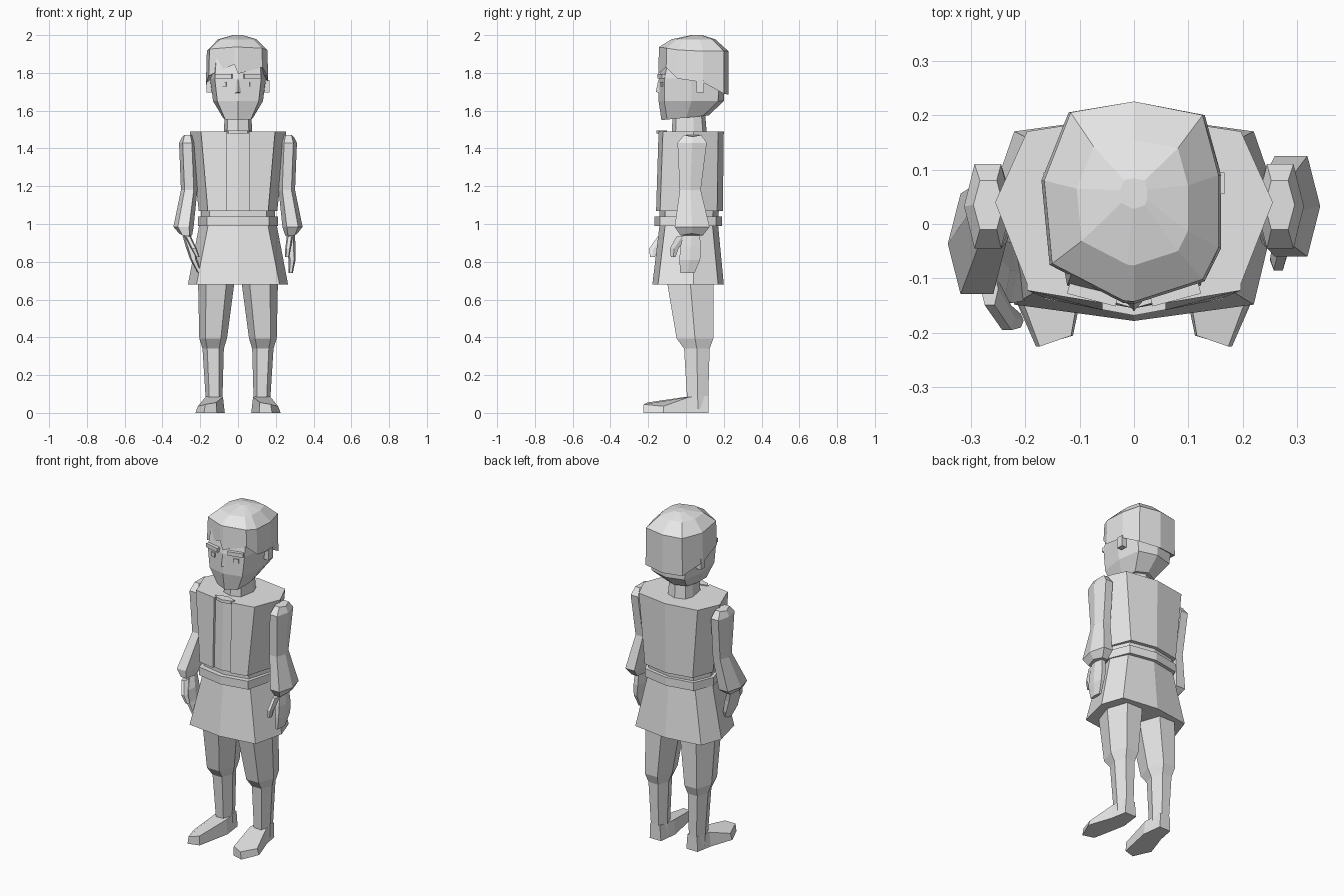
import bpy
import bmesh
from mathutils import Vector, Matrix

old = bpy.data.objects.get("Cube")
if old:
    bpy.data.objects.remove(old, do_unlink=True)

GREY = (0.8, 0.8, 0.8, 1.0)
mat = bpy.data.materials.new("plain grey")
mat.use_nodes = True
mat.diffuse_color = GREY
mat.node_tree.nodes["Principled BSDF"].inputs["Base Color"].default_value = GREY


def finish(name, bm):
    bmesh.ops.recalc_face_normals(bm, faces=bm.faces)
    mesh = bpy.data.meshes.new(name)
    bm.to_mesh(mesh)
    bm.free()
    mesh.materials.append(mat)
    obj = bpy.data.objects.new(name, mesh)
    bpy.context.scene.collection.objects.link(obj)
    return obj


def loft(name, rings, change=None):
    """Skin a stack of equal rings, capped at both ends."""
    bm = bmesh.new()
    loops = [[bm.verts.new(change(Vector(p)) if change else p) for p in ring]
             for ring in rings]
    n = len(loops[0])
    for low, high in zip(loops, loops[1:]):
        for i in range(n):
            j = (i + 1) % n
            bm.faces.new((low[i], low[j], high[j], high[i]))
    bm.faces.new(loops[0][::-1])
    bm.faces.new(loops[-1])
    return finish(name, bm)


def box(name, centre, size, turn=0.0):
    bm = bmesh.new()
    bmesh.ops.create_cube(bm, size=1)
    bmesh.ops.transform(bm, verts=bm.verts, matrix=Matrix.Translation(centre)
                        @ Matrix.Rotation(turn, 4, 'Z') @ Matrix.Diagonal((*size, 1)))
    return finish(name, bm)


def body_ring(z, w, front, back, mid=0.04, tilt=0.0, corner=0.77, bevel=0.03):
    """Symmetric eight-sided section with a crease front and back."""
    c = w * corner
    right = [(0, front), (c, front + bevel), (w, mid), (c, back - bevel), (0, back)]
    outline = right + [(-x, y) for x, y in right[-2:0:-1]]
    return [(x, y, z + tilt * (y - front)) for x, y in outline]


def limb_ring(z, x0, x1, y0, y1, lift=0.0):
    """Six-sided section with creases on the inner and outer sides."""
    m, e = (y0 + y1) / 2, (x1 - x0) * 0.22
    return [(x0, m, z), (x0 + e, y0, z), (x1 - e, y0, z),
            (x1, m, z - lift), (x1 - e, y1, z), (x0 + e, y1, z)]


# Torso, waist, belt and flared skirt
TOP, BOTTOM = (1.49, 0.255, -0.14, 0.2), (1.07, 0.208, -0.155, 0.195)
loft("torso", [body_ring(*BOTTOM), body_ring(*TOP)])
loft("waist", [body_ring(0.98, 0.195, -0.14, 0.165), body_ring(1.08, 0.195, -0.14, 0.175)])
loft("belt", [body_ring(0.99, 0.212, -0.168, 0.19), body_ring(1.04, 0.212, -0.168, 0.19)])
loft("skirt", [body_ring(0.68, 0.265, -0.178, 0.2, corner=0.83),
               body_ring(0.995, 0.205, -0.14, 0.17)])

# Neck, collar and head
loft("neck", [body_ring(1.48, 0.075, -0.075, 0.11, bevel=0.02),
              body_ring(1.6, 0.07, -0.07, 0.1, bevel=0.02)])
loft("collar", [body_ring(1.478, 0.065, -0.155, -0.1, mid=-0.12, bevel=0.015),
                body_ring(1.496, 0.065, -0.155, -0.1, mid=-0.12, bevel=0.015)])
loft("head", [body_ring(1.55, 0.08, -0.13, 0.12, 0, 0.1, 0.85),
              body_ring(1.65, 0.132, -0.145, 0.2, 0.03, 0, 0.83),
              body_ring(1.77, 0.148, -0.143, 0.205, 0.03, 0, 0.83),
              body_ring(1.92, 0.14, -0.115, 0.19, 0.03, 0, 0.8)])
loft("nose", [[(-0.022, -0.135, 1.69), (0.022, -0.135, 1.69), (0, -0.16, 1.7)],
              [(-0.012, -0.135, 1.765), (0.012, -0.135, 1.765), (0, -0.146, 1.765)]])

# Swept hair cap: outline with its own hem height at each point
hem = [(0, -0.147, 1.795), (0.13, -0.105, 1.83), (0.16, -0.045, 1.77),
       (0.16, 0.09, 1.75), (0.13, 0.2, 1.69), (0, 0.225, 1.685),
       (-0.12, 0.205, 1.69), (-0.17, 0.08, 1.74), (-0.155, -0.075, 1.785),
       (-0.02, -0.145, 1.845)]
inside = [(x * 0.8, 0.02 + (y - 0.02) * 0.8, z + 0.03) for x, y, z in hem]
crown = [(x * 0.97, y * 0.97 if y < 0 else y, 1.915 + max(0, -y) * 0.15)
         for x, y, z in hem]
upper = [(x * 0.62, 0.04 + (y - 0.04) * 0.62, 1.978) for x, y, z in hem]
peak = [(x * 0.15, 0.05 + y * 0.15, 2.0) for x, y, z in hem]
loft("hair", [inside, hem, crown, upper, peak])

# Paired parts; side is +1 for the model's left
for side, label in ((1, "left"), (-1, "right")):

    def flip(p, s=side):
        return Vector((p.x * s, p.y, p.z))

    def pose(p, s=side):
        # The right forearm swings forward and the hand turns inward
        if s < 0:
            p = Vector((p.x - max(0, 0.96 - p.z) * 0.35,
                        p.y - min(0.11, max(0, 1.1 - p.z) * 0.6), p.z))
        return Vector((p.x * s, p.y, p.z))

    # Face details
    box(label + "_eye", (side * 0.075, -0.122, 1.74), (0.03, 0.02, 0.026), side * 0.26)
    box(label + "_brow", (side * 0.075, -0.126, 1.783), (0.092, 0.028, 0.024), side * 0.26)
    box(label + "_ear", (side * 0.15, 0.075, 1.73), (0.032, 0.04, 0.065))

    # Raised jacket front
    panel = []
    for z, w, front, back in (BOTTOM, TOP):
        c = w * 0.77
        lip = front + 0.03 * 0.058 / c
        panel.append([(0.058, lip - 0.014, z), (c, front + 0.018, z),
                      (c, front + 0.04, z), (0.058, lip + 0.01, z)])
    loft(label + "_jacket_front", panel, flip)

    # Sleeve with a wide cuff
    loft(label + "_sleeve", [limb_ring(0.94, 0.25, 0.315, -0.03, 0.09, -0.01),
                             limb_ring(0.985, 0.235, 0.342, -0.06, 0.125),
                             limb_ring(1.18, 0.215, 0.302, -0.033, 0.078),
                             limb_ring(1.43, 0.225, 0.312, -0.045, 0.11),
                             limb_ring(1.472, 0.24, 0.295, -0.01, 0.08, 0.01)], pose)

    # Hand and thumb
    loft(label + "_hand", [limb_ring(0.74, 0.268, 0.29, -0.03, 0.045),
                           limb_ring(0.81, 0.268, 0.305, -0.035, 0.075),
                           limb_ring(0.88, 0.255, 0.305, -0.03, 0.08),
                           limb_ring(0.96, 0.258, 0.3, -0.01, 0.07)], pose)
    loft(label + "_thumb", [limb_ring(0.825, 0.25, 0.272, -0.08, -0.055),
                            limb_ring(0.87, 0.25, 0.28, -0.085, -0.04),
                            limb_ring(0.935, 0.258, 0.29, -0.05, 0.01)], pose)

    # Trouser leg narrowing below the knee
    loft(label + "_leg", [limb_ring(0.02, 0.08, 0.17, 0.01, 0.118),
                          limb_ring(0.09, 0.082, 0.172, 0.005, 0.118),
                          limb_ring(0.34, 0.075, 0.188, -0.01, 0.125),
                          limb_ring(0.395, 0.058, 0.205, -0.05, 0.145),
                          limb_ring(0.72, 0.015, 0.212, -0.105, 0.145)], flip)

    # Splayed foot: sole outline and its sloping upper
    sole = [(0.085, 0.118), (0.16, 0.118), (0.178, 0.02), (0.226, -0.12),
            (0.18, -0.225), (0.112, -0.205), (0.07, 0.0)]
    rise = [0.09, 0.09, 0.085, 0.035, 0.045, 0.055, 0.085]
    loft(label + "_foot", [[(x, y, 0) for x, y in sole],
                           [(0.135 + (x - 0.135) * 0.85, y, h)
                            for (x, y), h in zip(sole, rise)]], flip)
